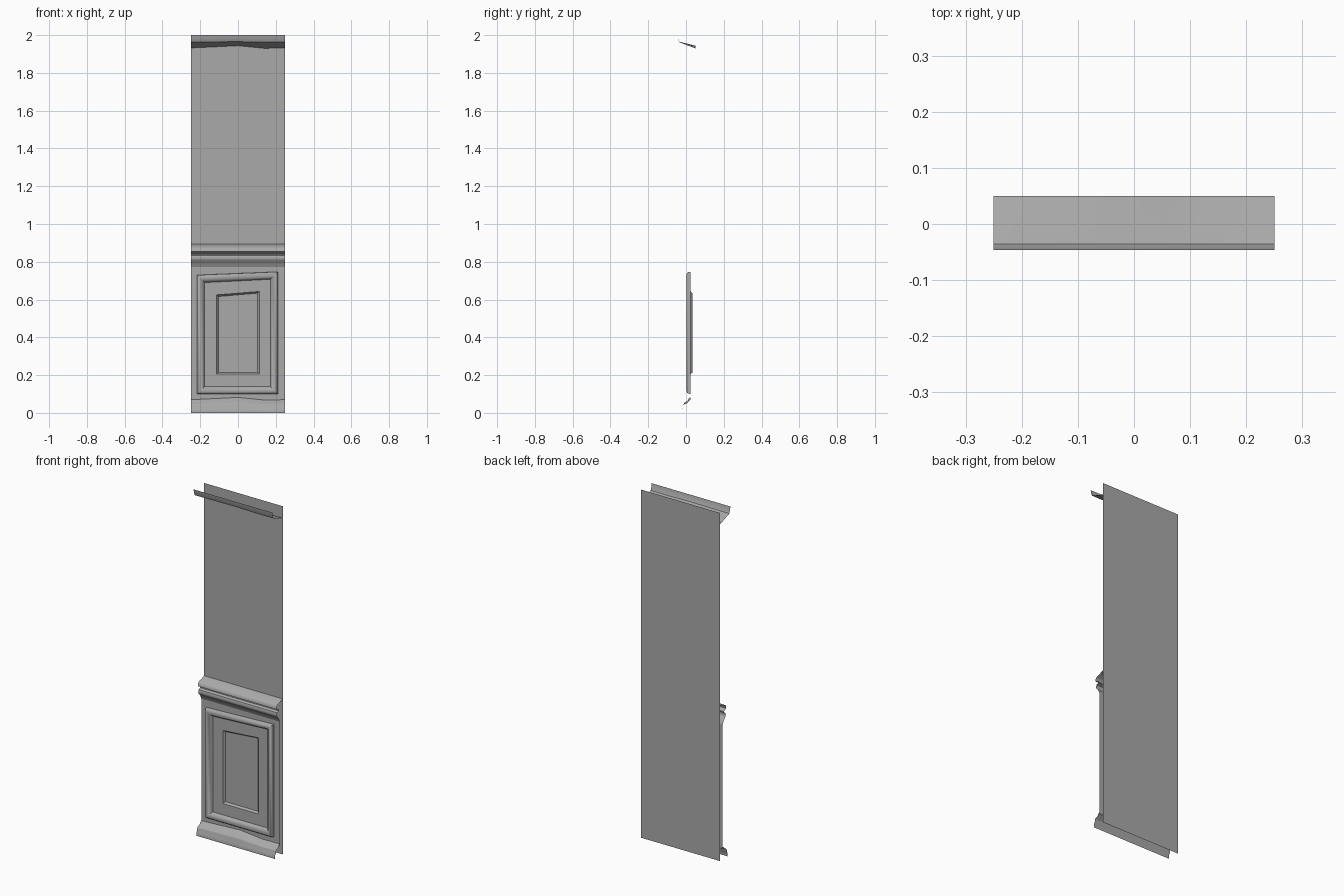
import bpy, bmesh, math

if "Cube" in bpy.data.objects:
    bpy.data.objects.remove(bpy.data.objects["Cube"], do_unlink=True)

HALF = 0.25      # half the width of the wall section
WALL_Y = 0.05    # wall sheet
FIELD_Y = 0.024  # wainscot sheet

paint = bpy.data.materials.new("warm_grey_paint")
paint.use_nodes = True
grey = (0.4, 0.4, 0.4, 1)
paint.diffuse_color = grey
paint.node_tree.nodes["Principled BSDF"].inputs["Base Color"].default_value = grey


def finish(name, bm, angle=40):
    """Turn a bmesh into a painted object, smooth except at sharp edges."""
    mesh = bpy.data.meshes.new(name)
    bm.to_mesh(mesh)
    bm.free()
    mesh.materials.append(paint)
    obj = bpy.data.objects.new(name, mesh)
    bpy.context.collection.objects.link(obj)
    bpy.ops.object.select_all(action="DESELECT")
    obj.select_set(True)
    bpy.context.view_layer.objects.active = obj
    bpy.ops.object.shade_smooth_by_angle(angle=math.radians(angle))
    return obj


def moulding(name, profile, warp=((-HALF, 0), (HALF, 0))):
    """Sweep a (y, z, sag) profile along x; sag scales the warp at each station."""
    bm = bmesh.new()
    rows = [[bm.verts.new((x, y, z + lift * sag)) for y, z, sag in profile]
            for x, lift in warp]
    for a, b in zip(rows, rows[1:]):
        for i in range(len(profile) - 1):
            bm.faces.new((a[i], a[i + 1], b[i + 1], b[i]))
    return finish(name, bm)


# Flat wall
moulding("wall", [(WALL_Y, 2, 0), (WALL_Y, 0, 0)])

# Crown and base share the same slightly uneven run
uneven = [(-HALF, 0), (-0.12, 0.006), (0, 0.012), (0.06, 0.006), (0.14, -0.002), (HALF, 0)]
moulding("crown", [(-0.046, 2, 0), (-0.043, 1.98, 0), (-0.036, 1.963, 0.2),
                   (0.005, 1.948, 0.6), (WALL_Y, 1.932, 1)], uneven)
moulding("baseboard", [(FIELD_Y, 0.07, 1), (0.015, 0.066, 1), (0.008, 0.054, 0.8),
                       (-0.008, 0.048, 0.6), (-0.013, 0.04, 0.4), (-0.013, 0.03, 0.2),
                       (-0.02, 0.02, 0), (-0.02, 0, 0)], uneven)

# Chair rail: a sloped cap over a rounded roll
moulding("chair_rail", [(y, z, 0) for y, z in (
    (WALL_Y, 0.893), (0.002, 0.878), (-0.006, 0.87), (-0.008, 0.855), (0.014, 0.845),
    (0.014, 0.838), (0, 0.832), (-0.004, 0.82), (0, 0.808), (0.012, 0.797),
    (0.018, 0.785), (FIELD_Y, 0.772))])

# Wainscot: nested rings make the sheet, the raised frame and the recess
bm = bmesh.new()


def ring(y, left, right, bottom, top_left, top_right):
    return [bm.verts.new(c) for c in ((left, y, bottom), (right, y, bottom),
                                      (right, y, top_right), (left, y, top_left))]


rings = [ring(FIELD_Y, -HALF, HALF, 0.06, 0.775, 0.775)]
for inset, y in ((0, FIELD_Y), (0.002, 0.012), (0.008, 0.005), (0.016, 0.003),
                 (0.026, 0.007), (0.035, 0.018), (0.04, FIELD_Y)):
    rings.append(ring(y, -0.217 + inset, 0.211 - inset, 0.1 + inset,
                      0.73 - inset, 0.747 - inset))
for inset, y in ((0, FIELD_Y), (0.009, 0.035)):
    rings.append(ring(y, -0.113 + inset, 0.113 - inset, 0.205 + inset,
                      0.625 - inset, 0.643 - inset))
for outer, inner in zip(rings, rings[1:]):
    for i in range(4):
        j = (i + 1) % 4
        bm.faces.new((outer[i], outer[j], inner[j], inner[i]))
bm.faces.new(rings[-1])
finish("wainscot_panel", bm)
